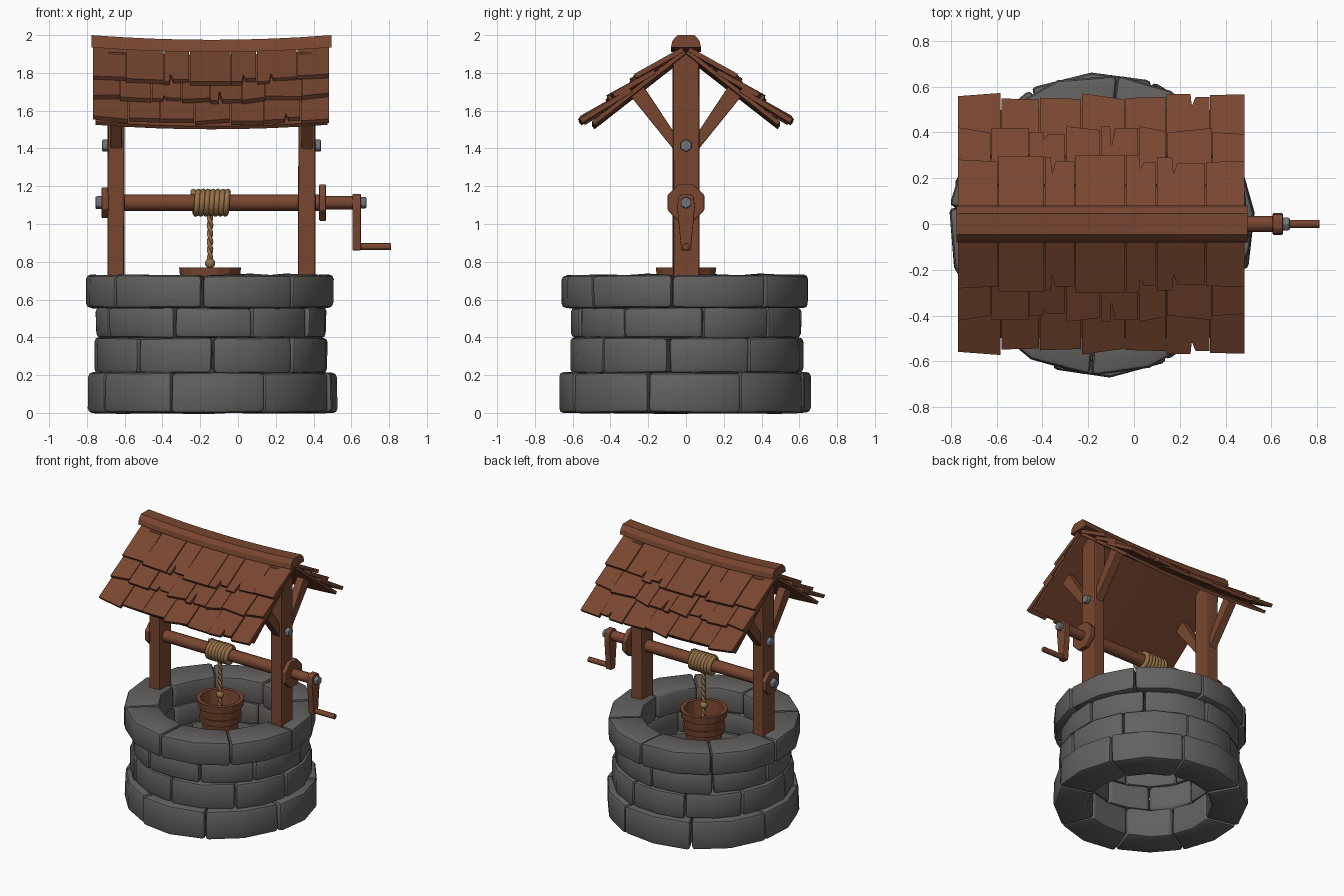
import bpy, bmesh, math, random
from math import sin, cos, pi, radians

if "Cube" in bpy.data.objects:
    bpy.data.objects.remove(bpy.data.objects["Cube"])

random.seed(4)
CX = -0.145          # centre of the well in x


def material(name, rgb):
    m = bpy.data.materials.new(name)
    m.diffuse_color = (*rgb, 1)
    m.use_nodes = True
    m.node_tree.nodes["Principled BSDF"].inputs["Base Color"].default_value = m.diffuse_color
    return m


WOOD = material("red_brown_wood", (0.19, 0.062, 0.030))
STONE = material("grey_stone", (0.125, 0.121, 0.116))
ROPE = material("tan_rope", (0.30, 0.165, 0.065))
METAL = material("grey_metal", (0.17, 0.18, 0.19))


def prism(bm, pts, w0, w1, f, bevel=0, jitter=0):
    """Extrude a 2D outline from w0 to w1, placed in space by f(u, v, w)."""
    t = bmesh.new()
    lo, hi = ([t.verts.new(f(u, v, w)) for u, v in pts] for w in (w0, w1))
    n = len(pts)
    t.faces.new(lo[::-1])
    t.faces.new(hi)
    for i in range(n):
        j = (i + 1) % n
        t.faces.new((lo[i], lo[j], hi[j], hi[i]))
    for v in t.verts:
        for k in range(3):
            v.co[k] += random.uniform(-jitter, jitter)
    bmesh.ops.recalc_face_normals(t, faces=t.faces)
    if bevel:
        edges = [e for e in t.edges if e.calc_face_angle(0) > radians(35)]
        bmesh.ops.bevel(t, geom=edges, offset=bevel, segments=2, profile=0.5,
                        affect='EDGES', clamp_overlap=True)
    tmp = bpy.data.meshes.new("tmp")
    t.to_mesh(tmp)
    t.free()
    bm.from_mesh(tmp)
    bpy.data.meshes.remove(tmp)


def finish(bm, name, mat, smooth=None):
    bmesh.ops.recalc_face_normals(bm, faces=bm.faces)
    me = bpy.data.meshes.new(name)
    bm.to_mesh(me)
    bm.free()
    ob = bpy.data.objects.new(name, me)
    bpy.context.collection.objects.link(ob)
    me.materials.append(mat)
    if smooth:
        bpy.ops.object.select_all(action='DESELECT')
        ob.select_set(True)
        bpy.context.view_layer.objects.active = ob
        bpy.ops.object.shade_smooth_by_angle(angle=radians(smooth))
    return ob


def part(name, mat, pts, w0, w1, f, bevel=0, jitter=0, smooth=None):
    bm = bmesh.new()
    prism(bm, pts, w0, w1, f, bevel, jitter)
    return finish(bm, name, mat, smooth)


def along_x(u, v, w):     # outline in y/z, extruded along x
    return (w, u, v)


def ngon(r, n, z, turn=0.5):
    return [(r * cos(2 * pi * (i + turn) / n), z + r * sin(2 * pi * (i + turn) / n))
            for i in range(n)]


def rect(u0, u1, v0, v1):
    return [(u0, v0), (u1, v0), (u1, v1), (u0, v1)]


# Stone courses: z0, z1, outer radius, inner radius, stone count, first joint angle
courses = [(0.0, 0.215, 0.665, 0.42, 8, -17), (0.21, 0.40, 0.62, 0.42, 9, 2),
           (0.395, 0.56, 0.615, 0.42, 9, -21), (0.555, 0.73, 0.66, 0.42, 8, -4.5)]
for k, (z0, z1, ro, ri, n, start) in enumerate(courses):
    bm = bmesh.new()
    joints = [radians(start - 90 + 360 * i / n + random.uniform(-3, 3)) for i in range(n)]
    joints.append(joints[0] + 2 * pi)
    for a, b in zip(joints, joints[1:]):
        a, b = a + 0.003, b - 0.003
        r = ro + random.uniform(-0.012, 0.008)
        arc = [a + (b - a) * t / 2 for t in range(3)]
        pts = [(r * cos(t), r * sin(t)) for t in arc]
        pts += [(ri * cos(t), ri * sin(t)) for t in arc[::-1]]
        prism(bm, pts, z0, z1, lambda u, v, w: (CX + u, v, w), 0.024, 0.004)
    finish(bm, f"stone_course_{k + 1}", STONE, 40)

# Posts with braces and side bolts
for side, x in (("left", -0.645), ("right", 0.365)):
    s = -1 if side == "left" else 1
    part(f"{side}_post", WOOD, rect(-0.07, 0.07, 0.68, 1.91), x - 0.045, x + 0.045,
         along_x, 0.01, 0.003)
    bm = bmesh.new()
    for m in (-1, 1):
        brace = [(m * 0.05, 1.375), (m * 0.05, 1.465), (m * 0.225, 1.73), (m * 0.30, 1.685)]
        prism(bm, brace, x - 0.03, x + 0.03, along_x, 0.005)
    finish(bm, f"{side}_braces", WOOD)
    part(f"{side}_post_bolt", METAL, ngon(0.034, 6, 1.415), x + s * 0.04, x + s * 0.075,
         along_x, 0.008)

# Roof: boards and shingles follow the slope and sag in the middle
SL = radians(38)


def slope(sign):
    def f(x, s, n):
        sag = 0.025 * (1 - ((x + 0.14) / 0.63) ** 2)
        return (x, sign * (s * cos(SL) + n * sin(SL)), 1.905 - s * sin(SL) + n * cos(SL) - sag)
    return f


XS = [-0.755 + 1.23 * i / 8 for i in range(9)]
rows = [(0.0, 0.30, 7), (0.19, 0.46, 8), (0.35, 0.65, 7)]   # top, bottom, shingle count
for sign, name in ((-1, "front"), (1, "back")):
    random.seed(11)                                        # both sides alike
    f = slope(sign)
    bm = bmesh.new()
    for a, b in zip(XS, XS[1:]):
        prism(bm, rect(a, b, 0.0, 0.615), 0, 0.022, f)
    bmesh.ops.remove_doubles(bm, verts=bm.verts, dist=1e-4)
    inner = [fc for fc in bm.faces if abs(fc.normal.x) > 0.9
             and -0.74 < fc.calc_center_median().x < 0.46]
    bmesh.ops.delete(bm, geom=inner, context='FACES')
    finish(bm, f"{name}_roof_board", WOOD)
    bm = bmesh.new()
    for s0, s1, n in rows:
        cuts = [-0.77 + 1.255 * i / n for i in range(n + 1)]
        cuts = [cuts[0]] + [c + random.uniform(-0.03, 0.03) for c in cuts[1:-1]] + [cuts[-1]]
        for a, b in zip(cuts, cuts[1:]):
            a, b = a + 0.002, b - 0.002
            e0, e1 = (s1 + random.uniform(-0.022, 0.016) for _ in range(2))
            pts = [(a, s0), (b, s0), (b, e1)]
            if random.random() < 0.4:                      # split in the lower edge
                t = a + (b - a) * random.uniform(0.25, 0.75)
                pts += [(t + 0.012, e1), (t - 0.004, s1 - random.uniform(0.04, 0.09)),
                        (t - 0.010, e0)]
            pts.append((a, e0))
            lift = 0.05 + random.uniform(-0.006, 0.01)

            def tilt(u, v, w, s0=s0, s1=s1, lift=lift):
                return f(u, v, w + 0.012 + (lift - 0.012) * (v - s0) / (s1 - s0))
            prism(bm, pts, 0, 0.026, tilt)
    finish(bm, f"{name}_shingles", WOOD)

# Ridge cap, sagging in the middle
bm = bmesh.new()
cap = [(-0.08, 1.935), (0.08, 1.935), (0.072, 1.97), (0.045, 2.0), (-0.045, 2.0), (-0.072, 1.97)]
rings = []
for i in range(9):
    x = -0.775 + 1.27 * i / 8
    sag = 0.025 * (1 - ((x + 0.14) / 0.635) ** 2)
    rings.append([bm.verts.new((x, y, z - sag)) for y, z in cap])
for p, q in zip(rings, rings[1:]):
    for i in range(6):
        bm.faces.new((p[i], p[(i + 1) % 6], q[(i + 1) % 6], q[i]))
bm.faces.new(rings[0])
bm.faces.new(rings[-1])
finish(bm, "ridge_cap", WOOD)

# Axle, collars and crank
AZ = 1.113
part("axle", WOOD, ngon(0.044, 10, AZ), -0.70, 0.44, along_x, smooth=40)
part("axle_end", WOOD, ngon(0.036, 10, AZ), 0.43, 0.62, along_x, smooth=40)
part("left_collar", WOOD, ngon(0.088, 8, AZ), -0.722, -0.685, along_x, 0.006)
part("left_axle_bolt", METAL, ngon(0.036, 6, AZ), -0.755, -0.715, along_x, 0.008)
part("right_collar", WOOD, ngon(0.105, 8, AZ), 0.43, 0.466, along_x, 0.006)
part("crank_arm", WOOD, [(-0.025, 0.86), (0.025, 0.86), (0.047, 1.09), (0.04, 1.145),
                         (0.02, 1.16), (-0.02, 1.16), (-0.04, 1.145), (-0.047, 1.09)],
     0.605, 0.65, along_x, 0.005)
part("crank_bolt", METAL, ngon(0.032, 6, AZ), 0.645, 0.68, along_x, 0.007)
part("crank_handle", WOOD, ngon(0.02, 8, 0.88), 0.62, 0.81, along_x, 0.004)


# Rope pieces as round tubes
def tube(name, points, r):
    cu = bpy.data.curves.new(name, 'CURVE')
    cu.dimensions = '3D'
    cu.bevel_depth = r
    cu.bevel_resolution = 2
    cu.use_fill_caps = True
    sp = cu.splines.new('POLY')
    sp.points.add(len(points) - 1)
    for p, co in zip(sp.points, points):
        p.co = (*co, 1)
    ob = bpy.data.objects.new(name, cu)
    bpy.context.collection.objects.link(ob)
    cu.materials.append(ROPE)
    bpy.ops.object.select_all(action='DESELECT')
    ob.select_set(True)
    bpy.context.view_layer.objects.active = ob
    bpy.ops.object.convert(target='MESH')


tube("rope_coil", [(-0.236 + 0.182 * i / 112, 0.058 * sin(2 * pi * i / 16),
                    AZ + 0.058 * cos(2 * pi * i / 16)) for i in range(113)], 0.0165)
for k in range(2):
    tube(f"hanging_rope_strand_{k + 1}",
         [(-0.148 + 0.007 * cos(i * 0.7 + pi * k), 0.007 * sin(i * 0.7 + pi * k),
           1.08 - 0.58 * i / 60) for i in range(61)], 0.0105)
bm = bmesh.new()
bmesh.ops.create_icosphere(bm, subdivisions=2, radius=0.028)
bmesh.ops.translate(bm, verts=bm.verts, vec=(-0.148, 0, 0.792))
finish(bm, "rope_knot", ROPE, 60)

# Bucket: turned profile with a rim band and a hoop
profile = [(0, 0.47), (0.112, 0.47), (0.132, 0.61), (0.144, 0.61), (0.149, 0.655),
           (0.138, 0.655), (0.145, 0.715), (0.158, 0.715), (0.164, 0.77), (0.136, 0.77),
           (0.105, 0.50), (0, 0.50)]
bm = bmesh.new()
vs = [bm.verts.new((r, 0, z)) for r, z in profile]
es = [bm.edges.new(p) for p in zip(vs, vs[1:])]
bmesh.ops.spin(bm, geom=vs + es, cent=(0, 0, 0), axis=(0, 0, 1), angle=2 * pi, steps=14)
bmesh.ops.remove_doubles(bm, verts=bm.verts, dist=1e-4)
bmesh.ops.translate(bm, verts=bm.verts, vec=(-0.148, 0, 0))
finish(bm, "bucket", WOOD)
